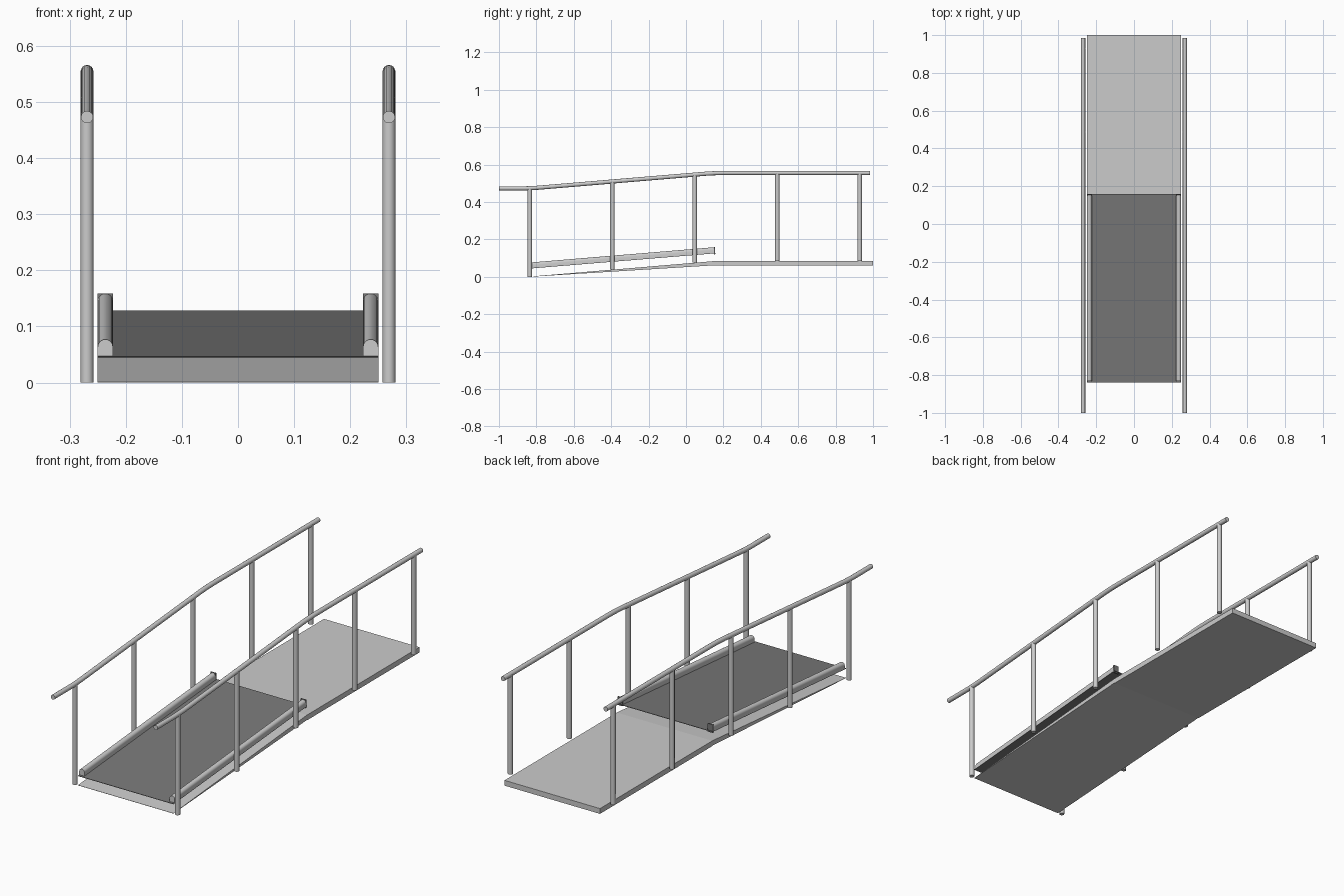
import bpy, bmesh, math
from mathutils import Vector

cube = bpy.data.objects.get("Cube")
if cube:
    bpy.data.objects.remove(cube, do_unlink=True)


def material(name, value):
    m = bpy.data.materials.new(name)
    m.use_nodes = True
    color = (value, value, value, 1)
    m.diffuse_color = color
    m.node_tree.nodes["Principled BSDF"].inputs["Base Color"].default_value = color
    return m


METAL = material("light grey metal", 0.6)
TREAD = material("dark grey tread", 0.19)


def finish(bm, name, mat, smooth=False):
    bmesh.ops.recalc_face_normals(bm, faces=bm.faces)
    mesh = bpy.data.meshes.new(name)
    bm.to_mesh(mesh)
    bm.free()
    mesh.materials.append(mat)
    obj = bpy.data.objects.new(name, mesh)
    bpy.context.collection.objects.link(obj)
    if smooth:
        bpy.ops.object.select_all(action="DESELECT")
        obj.select_set(True)
        bpy.context.view_layer.objects.active = obj
        bpy.ops.object.shade_smooth_by_angle(angle=math.radians(40))
    return obj


def loft(name, rings, mat, smooth=False):
    """Join matching closed rings of points and cap both ends."""
    bm = bmesh.new()
    loops = [[bm.verts.new(p) for p in ring] for ring in rings]
    n = len(loops[0])
    for a, b in zip(loops, loops[1:]):
        for i in range(n):
            j = (i + 1) % n
            bm.faces.new((a[i], a[j], b[j], b[i]))
    bm.faces.new(loops[0])
    bm.faces.new(loops[-1])
    return finish(bm, name, mat, smooth)


def slab(name, profile, half_width, mat):
    """Extrude a (y, z) side profile across the width."""
    return loft(name, [[(x, y, z) for y, z in profile]
                       for x in (-half_width, half_width)], mat)


def tube(name, points, radius, mat, sides=16):
    """Round tube along a path in the x = constant plane."""
    pts = [Vector(p) for p in points]
    rings = []
    for i, p in enumerate(pts):
        along = (pts[min(i + 1, len(pts) - 1)] - pts[max(i - 1, 0)]).normalized()
        side = Vector((1, 0, 0))
        up = side.cross(along)
        rings.append([p + radius * (side * math.cos(t) + up * math.sin(t))
                      for t in (math.tau * k / sides for k in range(sides))])
    return loft(name, rings, mat, True)


FRONT, JOINT, BACK = -0.84, 0.16, 1.0
DECK_TOP, SLOPE = 0.085, 0.083


def ramp_z(y):
    return DECK_TOP * min(1, max(0, (y - FRONT) / (JOINT - FRONT)))


# Deck and wedge ramp
slab("platform", [(JOINT, 0.06), (BACK, 0.06), (BACK, DECK_TOP), (JOINT, DECK_TOP)], 0.25, METAL)
slab("ramp", [(FRONT, 0), (JOINT, 0.062), (JOINT, DECK_TOP), (FRONT, 0.001)], 0.25, METAL)

# Dark walking sheet raised above the ramp
slab("tread_sheet", [(FRONT, 0.044), (JOINT, 0.126), (JOINT, 0.128), (FRONT, 0.046)], 0.25, TREAD)


def kerb_ring(sign, y, height):
    """Round-topped kerb section standing on the sheet."""
    base = 0.045 + SLOPE * (y - FRONT)
    r = 0.0135
    arc = [(r * math.cos(t), height - r + r * math.sin(t))
           for t in (math.pi * k / 10 for k in range(11))]
    return [(sign * 0.2365 + x, y, base + z) for x, z in [(-r, 0), (r, 0)] + arc]


for side, sign in (("left", 1), ("right", -1)):
    x = sign * 0.269
    # Kerb along the sheet, with a dark end stop
    loft(f"{side}_kerb", [kerb_ring(sign, y, 0.031) for y in (-0.83, 0.15)], METAL, True)
    stop = [(0.15, 0.12), (0.156, 0.12), (0.156, 0.159), (0.15, 0.159)]
    loft(f"{side}_kerb_end", [[(sign * w, y, z) for y, z in stop]
                              for w in (0.223, 0.25)], TREAD)
    # Handrail with gentle bends
    path = [(-1, 0.473), (-0.86, 0.473), (-0.81, 0.475), (-0.76, 0.479),
            (0.10, 0.551), (0.15, 0.554), (0.20, 0.555), (0.985, 0.555)]
    tube(f"{side}_handrail", [(x, y, z) for y, z in path], 0.011, METAL)
    # Upright posts
    for k in range(5):
        y = -0.835 + 0.441 * k
        top = 0.473 + SLOPE * min(1, max(0, y + 0.83))
        bottom = ramp_z(y)
        tube(f"{side}_post_{k + 1}", [(x, y, bottom), (x, y, top)], 0.0115, METAL)
